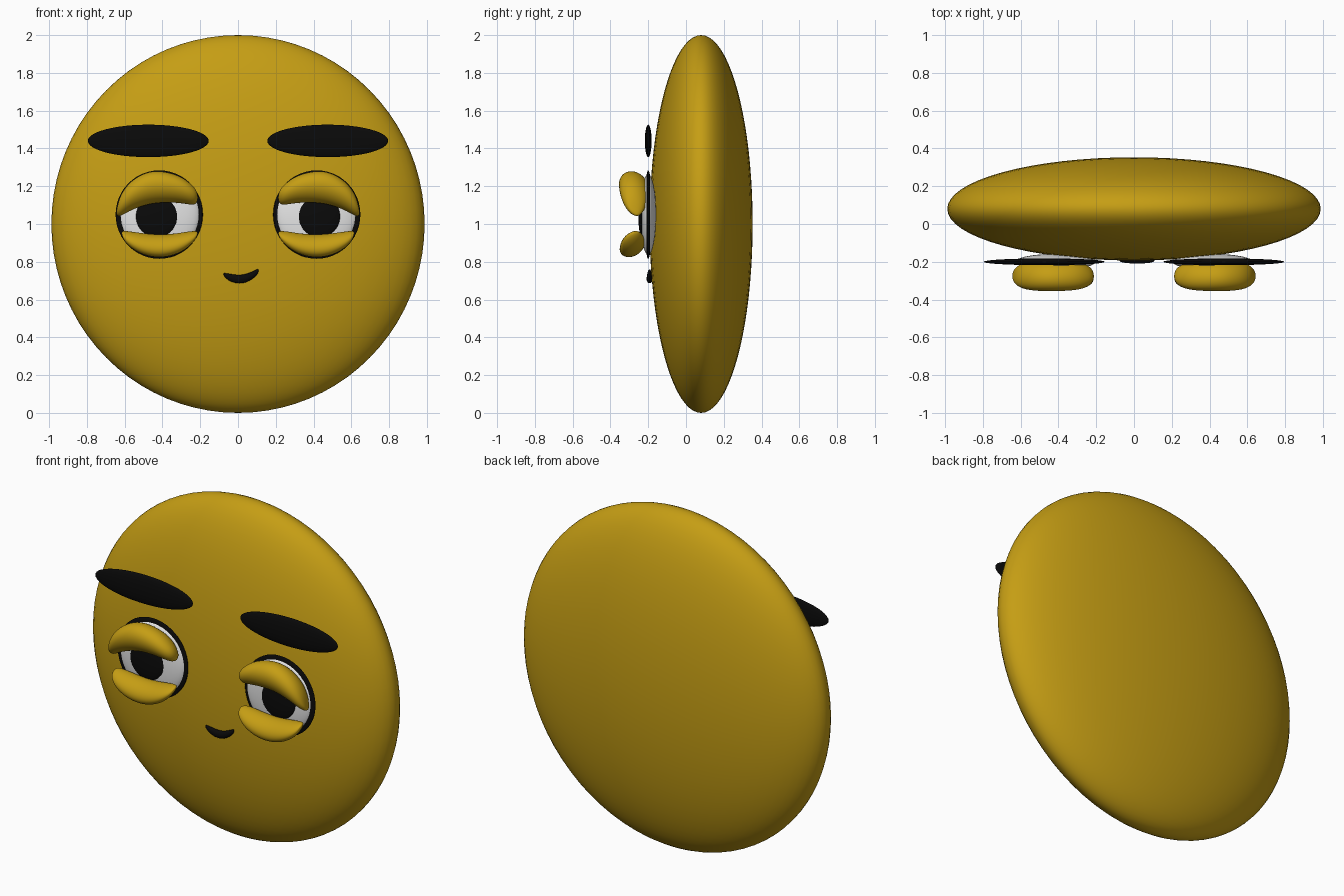
import bpy, bmesh, math

if "Cube" in bpy.data.objects:
    bpy.data.objects.remove(bpy.data.objects["Cube"])


def material(name, rgb):
    m = bpy.data.materials.new(name)
    m.diffuse_color = (*rgb, 1)
    m.use_nodes = True
    m.node_tree.nodes["Principled BSDF"].inputs["Base Color"].default_value = m.diffuse_color
    return m


YELLOW = material("golden yellow", (0.56, 0.34, 0.007))
BLACK = material("black", (0.003, 0.003, 0.003))
WHITE = material("white", (0.88, 0.88, 0.88))


def ellipsoid(name, centre, radii, mat, seg=48, rings=24):
    bpy.ops.mesh.primitive_uv_sphere_add(segments=seg, ring_count=rings, location=centre)
    ob = bpy.context.object
    ob.name = name
    ob.scale = radii
    bpy.ops.object.transform_apply(location=False, rotation=False, scale=True)
    bpy.ops.object.shade_smooth()
    ob.data.materials.append(mat)
    return ob


def crescent(name, rows, cx, side, y, depth, lean, mat, sides=16):
    """Loft elliptical sections; rows give x offset, lower z and upper z."""
    bm = bmesh.new()
    x0, x1 = rows[0][0], rows[-1][0]
    loops = []
    for dx, lo, hi in rows[1:-1]:
        u = (2 * dx - x0 - x1) / (x1 - x0)
        d = depth * max(0.0, 1 - u ** 4) ** 0.5
        loop = []
        for i in range(sides):
            a = 2 * math.pi * i / sides
            loop.append(bm.verts.new((side * (cx + dx),
                                      y - d * math.cos(a) + lean * math.sin(a),
                                      (lo + hi) / 2 + (hi - lo) / 2 * math.sin(a) * 1.02)))
        loops.append(loop)
    for a, b in zip(loops, loops[1:]):
        for i in range(sides):
            j = (i + 1) % sides
            bm.faces.new((a[i], a[j], b[j], b[i]))
    for row, loop in ((rows[0], loops[0]), (rows[-1], loops[-1])):
        tip = bm.verts.new((side * (cx + row[0]), y, row[1]))
        for i in range(sides):
            bm.faces.new((loop[i], loop[(i + 1) % sides], tip))
    bmesh.ops.recalc_face_normals(bm, faces=bm.faces)
    me = bpy.data.meshes.new(name)
    bm.to_mesh(me)
    bm.free()
    me.materials.append(mat)
    for p in me.polygons:
        p.use_smooth = True
    ob = bpy.data.objects.new(name, me)
    bpy.context.collection.objects.link(ob)
    sub = ob.modifiers.new("smooth", "SUBSURF")
    sub.levels = sub.render_levels = 2
    return ob


# Flattened round head
ellipsoid("head", (0, 0.08, 1.0), (0.988, 0.273, 1.0), YELLOW, 64, 40)

UPPER = [(-0.207, 1.14, 1.14), (-0.197, 1.105, 1.18), (-0.17, 1.10, 1.212),
         (-0.11, 1.113, 1.258), (0, 1.115, 1.286), (0.08, 1.10, 1.272),
         (0.15, 1.073, 1.228), (0.19, 1.05, 1.18), (0.212, 1.04, 1.135),
         (0.224, 1.045, 1.085), (0.227, 1.06, 1.06)]
LOWER = [(-0.207, 0.955, 0.955), (-0.195, 0.92, 0.964), (-0.15, 0.87, 0.96),
         (-0.08, 0.833, 0.948), (0, 0.82, 0.943), (0.08, 0.833, 0.95),
         (0.15, 0.87, 0.96), (0.19, 0.915, 0.965), (0.202, 0.955, 0.955)]

# Brows, eyes and heavy eyelids on both sides
for side, tag in ((-1, "left"), (1, "right")):
    ellipsoid(tag + "_brow", (side * 0.475, -0.2, 1.44), (0.32, 0.018, 0.086), BLACK)
    ellipsoid(tag + "_eye_rim", (side * 0.417, -0.2, 1.05), (0.231, 0.02, 0.234), BLACK)
    ellipsoid(tag + "_eye_white", (side * 0.415, -0.2, 1.05), (0.212, 0.042, 0.214), WHITE)
    ellipsoid(tag + "_pupil", (side * 0.43, -0.234, 1.04), (0.11, 0.018, 0.11), BLACK)
    crescent(tag + "_upper_lid", UPPER, 0.417, side, -0.275, 0.081, -0.015, YELLOW)
    crescent(tag + "_lower_lid", LOWER, 0.417, side, -0.284, 0.066, 0.02, YELLOW)

# Small lopsided mouth
MOUTH = [(-0.078, 0.737, 0.737), (-0.072, 0.72, 0.741), (-0.045, 0.696, 0.736),
         (0, 0.684, 0.729), (0.04, 0.688, 0.733), (0.08, 0.71, 0.75),
         (0.105, 0.735, 0.763), (0.11, 0.757, 0.757)]
crescent("mouth", MOUTH, 0, 1, -0.193, 0.016, 0, BLACK)
